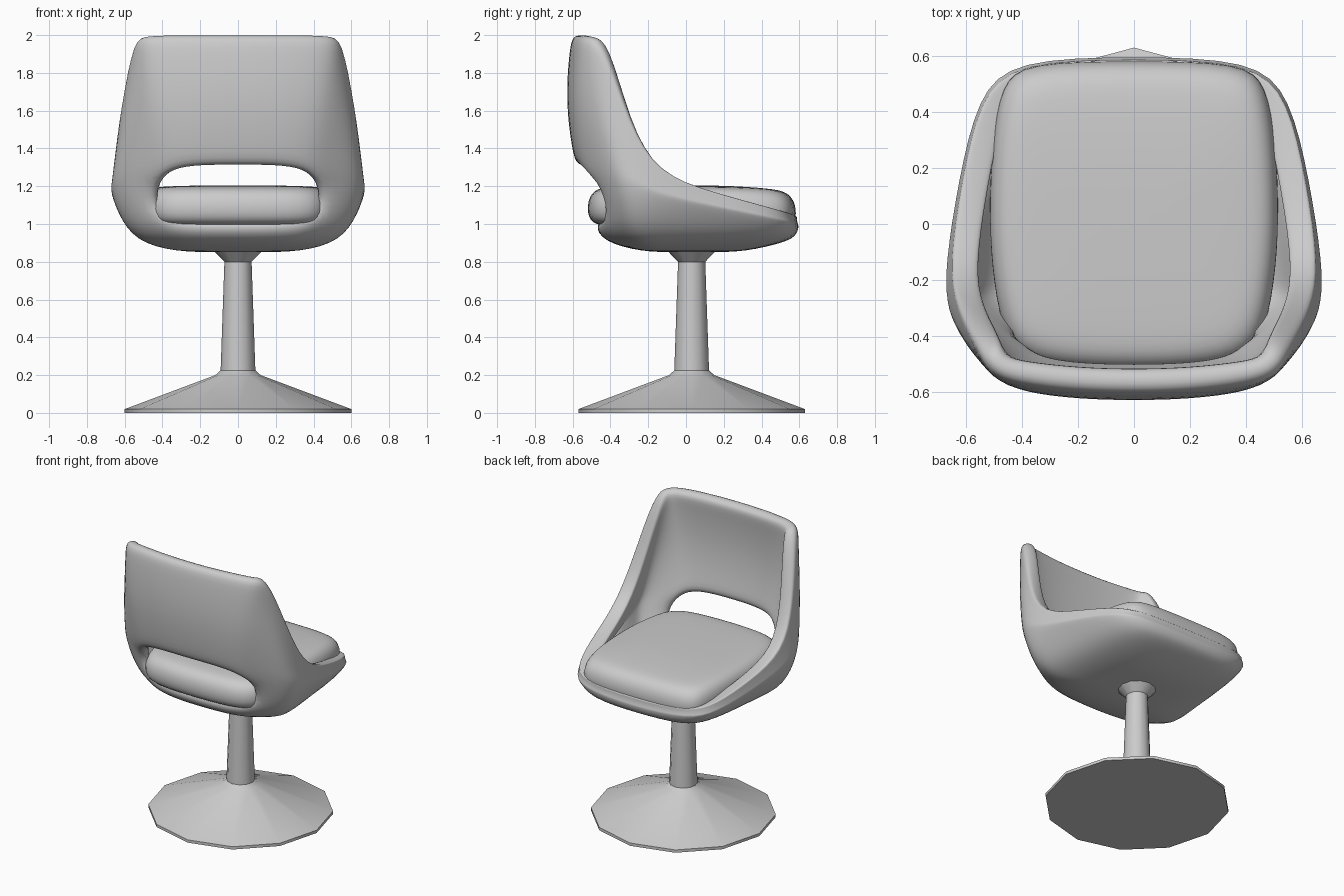
import bpy, bmesh, math

if "Cube" in bpy.data.objects:
    bpy.data.objects.remove(bpy.data.objects["Cube"])

CY = 0.03  # pedestal axis


def finish(name, bm, levels=0, thickness=0.0, angle=None):
    bmesh.ops.recalc_face_normals(bm, faces=bm.faces)
    me = bpy.data.meshes.new(name)
    bm.to_mesh(me)
    bm.free()
    ob = bpy.data.objects.new(name, me)
    bpy.context.collection.objects.link(ob)
    for p in me.polygons:
        p.use_smooth = True
    if thickness:
        m = ob.modifiers.new("wall", 'SOLIDIFY')
        m.thickness = thickness
        m.offset = -1
    if levels:
        m = ob.modifiers.new("round", 'SUBSURF')
        m.levels = m.render_levels = levels
    if angle:
        bpy.context.view_layer.objects.active = ob
        ob.select_set(True)
        bpy.ops.object.shade_smooth_by_angle(angle=math.radians(angle))
        ob.select_set(False)
    return ob


def loft(rings, skip=lambda r, c: False, cap_first=True):
    """Bridge closed rings of points, cap the last ring (and first if asked)."""
    bm = bmesh.new()
    vs = [[bm.verts.new(p) for p in ring] for ring in rings]
    n = len(vs[0])
    for r in range(len(vs) - 1):
        for c in range(n):
            if not skip(r, c):
                d = (c + 1) % n
                bm.faces.new((vs[r][c], vs[r][d], vs[r + 1][d], vs[r + 1][c]))
    bm.faces.new(vs[-1])
    if cap_first:
        bm.faces.new(vs[0])
    return bm


def mirrored(half):
    """Complete a loop whose first and last points lie on x = 0."""
    return half + [(-p[0],) + tuple(p[1:]) for p in half[-2:0:-1]]


# Pedestal: twelve-sided lathe
profile = [(0.6, 0), (0.6, 0.02), (0.12, 0.2), (0.092, 0.225), (0.072, 0.8), (0.15, 0.88)]
rings = [[(r * math.cos(i * math.pi / 6), CY + r * math.sin(i * math.pi / 6), z)
          for i in range(12)] for r, z in profile]
finish("pedestal", loft(rings), angle=40)

# Shell: columns from back centre round to front centre, each with
# rim point, opening top and opening bottom
columns = [
    ((0, -.60, 2.01), (0, -.58, 1.30), (0, -.49, 1.0)),
    ((.2, -.595, 2.01), (.2, -.575, 1.30), (.2, -.485, 1.0)),
    ((.42, -.57, 2.01), (.36, -.55, 1.28), (.36, -.465, 1.01)),
    ((.53, -.53, 2.0), (.44, -.49, 1.21), (.46, -.44, 1.07)),
    ((.56, -.43, 1.98), (.64, -.38, 1.22), (.62, -.34, 1.08)),
    ((.63, -.30, 1.55), (.675, -.27, 1.2), (.65, -.25, 1.07)),
    ((.66, -.15, 1.27), (.675, -.14, 1.15), (.63, -.12, 1.05)),
    ((.615, .15, 1.17), (.63, .15, 1.09), (.59, .15, 1.02)),
    ((.55, .45, 1.09), (.56, .46, 1.03), (.53, .45, .98)),
    ((.42, .58, 1.05), (.43, .59, 1.0), (.40, .58, .95)),
    ((0, .59, 1.04), (0, .60, .98), (0, .59, .94)),
]


def upper(rim, top, f):
    x, y, z = (a + (b - a) * f for a, b in zip(rim, top))
    return (x, y - 0.2 * f * (1 - f) * (rim[2] - top[2]) / 0.72, z)


def lower(p, sx, sy, z):
    return (p[0] * sx, CY + (p[1] - CY) * sy, z)


rows = [[upper(c[0], c[1], f) for c in columns] for f in (0, .12, .5, .87, 1)]
rows.append([c[2] for c in columns])
rows += [[lower(c[2], sx, sy, z) for c in columns]
         for sx, sy, z in ((.85, .91, .905), (.5, .5, .852), (.2, .2, .852))]
rings = [mirrored(r) for r in rows]
count = len(rings[0])
finish("seat_shell",
       loft(rings, skip=lambda r, c: r == 4 and (c < 3 or c >= count - 3), cap_first=False),
       levels=2, thickness=0.095)

# Seat cushion: stacked rings of one outline, drooping at the front
outline = mirrored([(0, -.525), (.3, -.515), (.46, -.45), (.505, -.2), (.52, 0),
                    (.51, .3), (.475, .5), (.39, .58), (0, .585)])
rings = []
for s, z in ((.5, .98), (.9, .985), (1, 1.03), (1, 1.13), (.92, 1.19), (.75, 1.2), (.3, 1.205)):
    rings.append([(x * s, CY + (y - CY) * s, z - 0.1 * max(0, y * s - .2) ** 1.5)
                  for x, y in outline])
finish("seat_cushion", loft(rings), levels=2)
